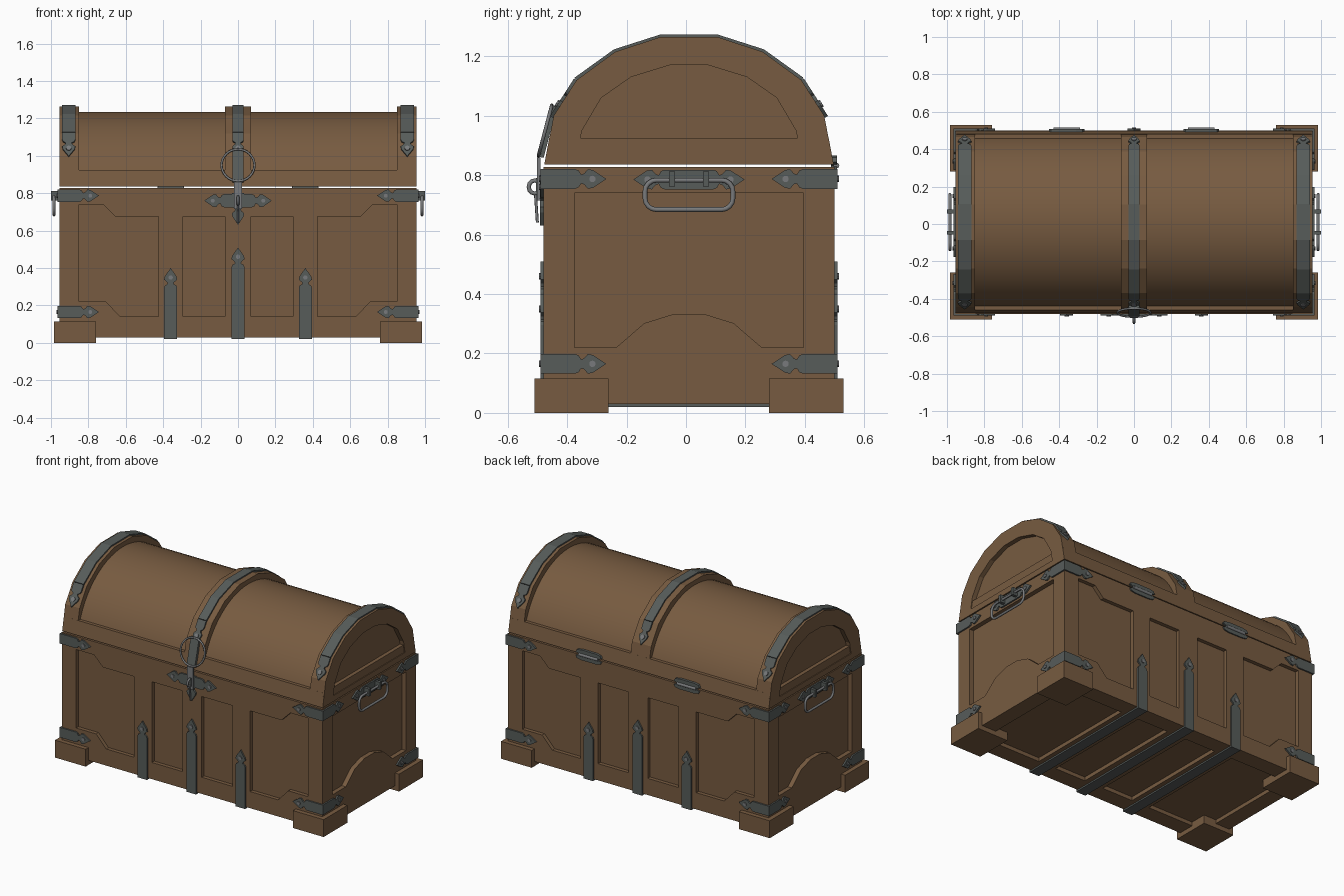
import bpy, bmesh, math
from mathutils import Vector

if "Cube" in bpy.data.objects:
    bpy.data.objects.remove(bpy.data.objects["Cube"])

CY = 0.01                      # chest centre line in y
HX, HY = 0.955, 0.49           # half length and half depth of the box
X, Y, Z = Vector((1, 0, 0)), Vector((0, 1, 0)), Vector((0, 0, 1))


def material(name, rgb):
    m = bpy.data.materials.new(name)
    m.diffuse_color = (*rgb, 1)
    m.use_nodes = True
    m.node_tree.nodes["Principled BSDF"].inputs["Base Color"].default_value = m.diffuse_color
    return m


WOOD = material("brown wood", (0.185, 0.105, 0.052))
IRON = material("dark iron", (0.095, 0.107, 0.102))
STEEL = material("light steel", (0.19, 0.195, 0.20))


def frame(o, u, v, n):
    """Map flat coordinates plus depth into space."""
    o = Vector(o)
    return lambda a, b, d: o + u * a + v * b + n * d


def prisms(name, parts, mat, smooth=False):
    """Object made of extruded outlines: (points, frame, start, end)."""
    bm = bmesh.new()
    for pts, f, d0, d1 in parts:
        lo = [bm.verts.new(f(a, b, d0)) for a, b in pts]
        hi = [bm.verts.new(f(a, b, d1)) for a, b in pts]
        bm.faces.new(lo)
        bm.faces.new(hi)
        for i in range(len(pts)):
            j = (i + 1) % len(pts)
            bm.faces.new((lo[i], lo[j], hi[j], hi[i]))
    bmesh.ops.recalc_face_normals(bm, faces=bm.faces)
    me = bpy.data.meshes.new(name)
    bm.to_mesh(me)
    bm.free()
    me.materials.append(mat)
    ob = bpy.data.objects.new(name, me)
    bpy.context.collection.objects.link(ob)
    if smooth:
        activate(ob)
        bpy.ops.object.shade_smooth_by_angle(angle=math.radians(30))
    return ob


def activate(ob):
    bpy.ops.object.select_all(action='DESELECT')
    ob.select_set(True)
    bpy.context.view_layer.objects.active = ob


def carve(ob, parts):
    cutter = prisms("panel_cutter", parts, WOOD)
    mod = ob.modifiers.new("panels", 'BOOLEAN')
    mod.operation, mod.solver, mod.object = 'DIFFERENCE', 'EXACT', cutter
    activate(ob)
    bpy.ops.object.modifier_apply(modifier=mod.name)
    bpy.data.objects.remove(cutter)


def rect(a0, a1, b0, b1):
    return [(a0, b0), (a1, b0), (a1, b1), (a0, b1)]


def mirror(half):
    """Close an outline by mirroring its right half."""
    return half + [(-a, b) for a, b in reversed(half) if a > 1e-6]


def flip(pts):
    return [(-a, b) for a, b in pts]


def spear(length, w):
    """Strap ending in a spear tip, running along b."""
    h = w / 2
    return mirror([(h, 0), (h, length - .105), (h * .85, length - .093), (h * .45, length - .085),
                   (h * .55, length - .075), (h, length - .062), (h * .9, length - .045), (0, length)])


def disc(a, b, r, n=10):
    return [(a + r * math.cos(2 * math.pi * i / n), b + r * math.sin(2 * math.pi * i / n)) for i in range(n)]


def tube(name, pts, r, mat, cyclic=False):
    cu = bpy.data.curves.new(name, 'CURVE')
    cu.dimensions, cu.bevel_depth, cu.bevel_resolution = '3D', r, 2
    cu.use_fill_caps = True
    sp = cu.splines.new('POLY')
    sp.points.add(len(pts) - 1)
    for p, c in zip(sp.points, pts):
        p.co = (*c, 1)
    sp.use_cyclic_u = cyclic
    cu.materials.append(mat)
    ob = bpy.data.objects.new(name, cu)
    bpy.context.collection.objects.link(ob)
    activate(ob)
    bpy.ops.object.convert(target='MESH')
    return bpy.context.object


def wall(s):                   # front (-1) or back (1)
    return frame((0, CY + s * HY, 0), X, Z, Y * s)


def end(s):                    # left (-1) or right (1)
    return frame((s * HX, CY, 0), Y, Z, X * s)


floor = frame((0, CY, .03), X, Y, -Z)
along = frame((0, CY, 0), Y, Z, X)

# Box with recessed panels on every side
box = prisms("box", [(rect(-HX, HX, -HY, HY), floor, -.798, 0)], WOOD)
outer = [(.425, .14), (.63, .14), (.705, .22), (.85, .22), (.85, .74), (.72, .74), (.655, .675), (.425, .675)]
inner = rect(.07, .295, .14, .675)
arch = mirror([(.385, .74), (.385, .22), (.245, .22), (.15, .302), (.05, .333)])
cuts = []
for s in (-1, 1):
    for p in (outer, inner):
        cuts += [(p, wall(s), -.025, .05), (flip(p), wall(s), -.025, .05)]
    cuts.append((arch, end(s), -.03, .05))
    for a0, a1 in ((.07, .295), (.425, .85)):
        p = rect(a0, a1, -.38, .38)
        cuts.append((p if s > 0 else flip(p), floor, -.025, .05))
carve(box, cuts)

# Feet
prisms("feet", [(rect(*sorted((sx * .76, sx * .985)), *sorted((sy * .27, sy * .52))), floor, -.085, .03)
                for sx in (-1, 1) for sy in (-1, 1)], WOOD)

# Lid: curved core, lower band and three faceted ribs
RIB = [(.487, .835), (.455, 1.0), (.378, 1.12), (.248, 1.215), (.095, 1.265)]
t0 = math.asin((.90 - .756) / .479)
core = [(.479 * math.cos(t), .756 + .479 * math.sin(t))
        for t in (t0 + (math.pi - 2 * t0) * i / 28 for i in range(29))]
prisms("lid_core", [(core, along, -.9, .9)], WOOD, True)
prisms("lid_band", [(mirror([(.487, .835), (.470, .925)]), along, -.95, .95)], WOOD)
prisms("lid_middle_rib", [(mirror(RIB), along, -.07, .07)], WOOD)
lid_panel = mirror([(.375, .873), (.36, .95), (.295, 1.06), (.195, 1.13), (.065, 1.17)])
for s, side in ((-1, "left"), (1, "right")):
    rib = prisms("lid_%s_rib" % side, [(mirror(RIB), along, s * .85, s * HX)], WOOD)
    carve(rib, [(lid_panel, end(s), -.03, .05)])

# Iron bands over the lid, with spear tips lying on the lower facets
bands, rivets = [], []
top = mirror([(.378, 1.12), (.248, 1.215), (.095, 1.265)])
raised = [(a * 1.018, b + .008) for a, b in top]
for x, w in ((-.905, .07), (0, .06), (.905, .07)):
    bands.append((top + raised[::-1], along, x - w / 2, x + w / 2))
    for s in (-1, 1):
        down = Vector((0, s * .077, -.12)).normalized()
        out = Vector((0, s * .12, .077)).normalized()
        f = frame((x, CY + s * .378, 1.12), X, down, out)
        bands.append((spear(.15, w), f, -.002, .01))
        rivets.append((disc(0, .102, .014), f, .01, .016))
prisms("lid_bands", bands, IRON)

# Upright straps joined beneath the floor
straps = []
for x, h in ((-.36, .40), (0, .51), (.36, .40)):
    straps.append((rect(x - .035, x + .035, -.50, .50), floor, -.002, .01))
    for s in (-1, 1):
        f = frame((x, CY + s * HY, .02), X, Z, Y * s)
        straps.append((spear(h - .02, .07), f, -.002, .01))
        rivets.append((disc(0, h - .07, .012), f, .01, .015))
prisms("straps", straps, IRON)

# Corner brackets wrapping each upright edge
brackets = []
for sx in (-1, 1):
    for sy in (-1, 1):
        for z in (.165, .787):
            for f in (frame((sx * (HX + .01), CY + sy * HY, z), Z, -X * sx, Y * sy),
                      frame((sx * HX, CY + sy * (HY + .01), z), Z, -Y * sy, X * sx)):
                brackets.append((spear(.222, .066), f, -.002, .01))
                rivets.append((disc(0, .175, .011), f, .01, .015))
prisms("corner_brackets", brackets, IRON)

# Side handles: double-tipped plate, lugs and hanging loop
plates, lugs = [], []
for s, side in ((-1, "left"), (1, "right")):
    for d in (-1, 1):
        f = frame((s * HX, CY, .785), Z, Y * d, X * s)
        plates.append((spear(.187, .066), f, -.002, .01))
        rivets.append((disc(0, .14, .011), f, .01, .015))
        lugs.append((rect(d * .057 - .01, d * .057 + .01, .762, .812), end(s), .0, .045))
    loop = []
    for k, (a, b) in enumerate(((.11, .745), (-.11, .745), (-.11, .722), (.11, .722))):
        for i in range(5):
            t = math.pi / 2 * (k + i / 4)
            loop.append((s * .984, CY + a + .038 * math.cos(t), b + .038 * math.sin(t)))
    tube(side + "_handle", loop, .008, STEEL, True)
prisms("handle_plates", plates, IRON)
prisms("handle_lugs", lugs, IRON)

# Front lock: cross plate, hinged hasp, staple and pull ring
lock = [(spear(.18, .07), frame((0, CY - HY, .76), Z, X * d, -Y), -.002, .01) for d in (-1, 1)]
lock.append((spear(.17, .066), frame((0, CY - HY, .80), X, -Z, -Y), -.002, .012))
prisms("lock_plate", lock, IRON)
for d in (-1, 1):
    rivets.append((disc(d * .135, .76, .011), wall(-1), .01, .015))
slope = Vector((0, -.05, -.19)).normalized()
lean = Vector((0, -.19, .05)).normalized()
f = frame((0, -.445, 1.035), X, slope, lean)
prisms("hasp_upper", [(rect(-.03, .03, 0, .18), f, -.012, .006)], IRON)
prisms("hasp_tongue", [(rect(-.022, .022, .715, .86), wall(-1), .01, .022)], STEEL)
prisms("hasp_slot", [(rect(-.009, .009, .735, .79), wall(-1), .02, .025)], IRON)
tube("staple", [(0, -.509 + .02 * math.cos(i * math.pi / 6), .76 + .022 * math.sin(i * math.pi / 6))
                for i in range(12)], .007, STEEL, True)
tube("staple_pin", [(0, -.507, .745), (0, -.5, .64)], .005, STEEL)
ring = []
for i in range(32):
    t = i * math.pi / 16
    ring.append(Vector((0, -.474, .95)) + X * .088 * math.cos(t) + slope * .088 * math.sin(t))
tube("pull_ring", ring, .006, STEEL, True)

# Rear hinges: two leaves and a barrel
leaves = []
for s, side in ((-1, "left"), (1, "right")):
    x = s * .36
    leaf = mirror([(.06, 0), (.095, .012), (.085, .028), (.05, .034)])
    for d in (-1, 1):
        leaves.append((leaf, frame((x, CY + HY, .832), X, Z * d, Y), -.012, .008))
    tube(side + "_hinge_barrel", [(x - .07, .506, .832), (x + .07, .506, .832)], .01, STEEL)
prisms("hinge_leaves", leaves, IRON)
prisms("rivets", rivets, STEEL)
